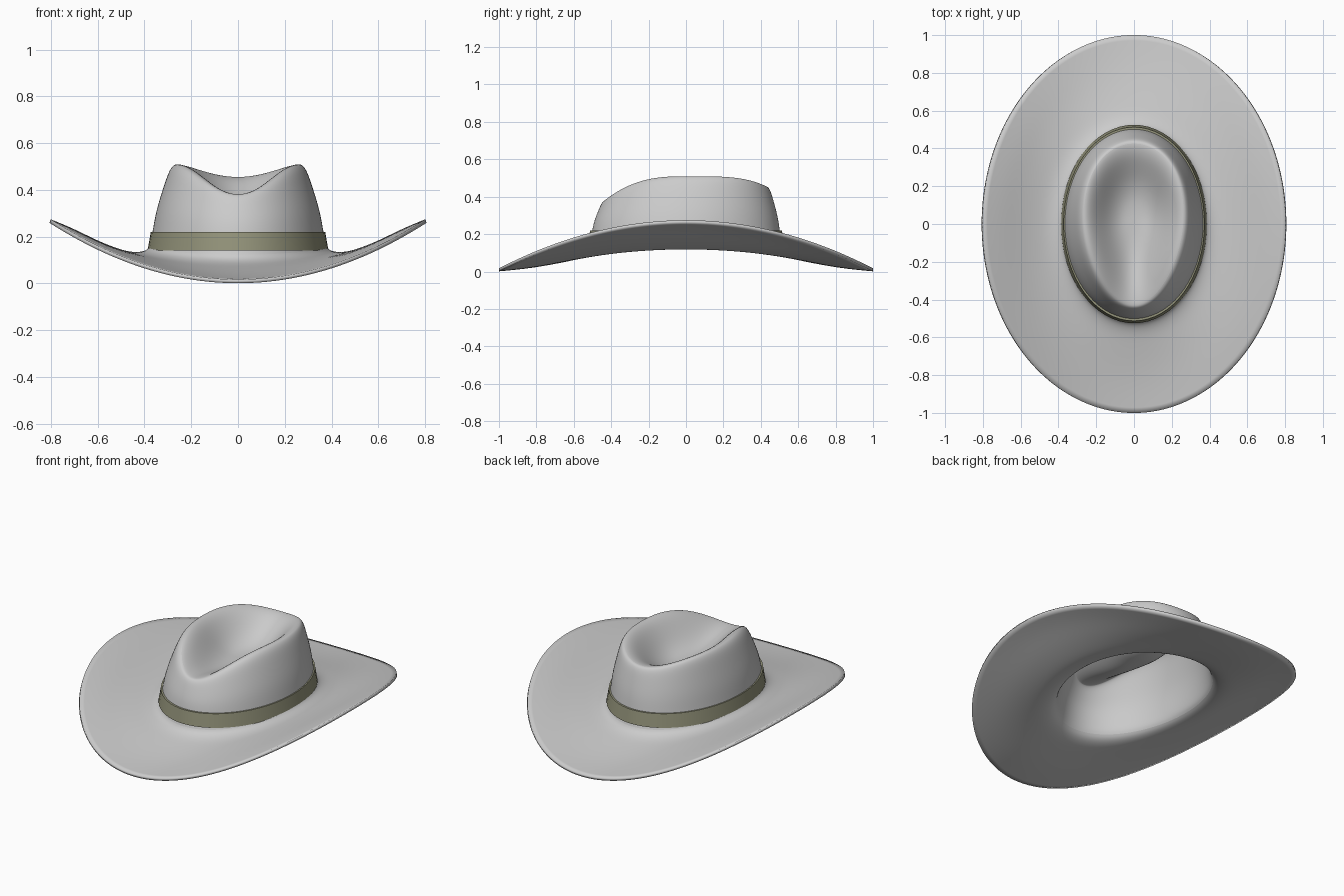
import bpy, bmesh, math

if "Cube" in bpy.data.objects:
    bpy.data.objects.remove(bpy.data.objects["Cube"])

N = 64
ANG = [2 * math.pi * i / N for i in range(N)]
THICK = 0.016


def make_object(name, rings, pole=None):
    """Skin a list of rings (inside to outside, counter-clockwise)."""
    bm = bmesh.new()
    vr = [[bm.verts.new(p) for p in ring] for ring in rings]
    for a, b in zip(vr, vr[1:]):
        for i in range(N):
            j = (i + 1) % N
            bm.faces.new((a[i], b[i], b[j], a[j]))
    if pole:
        c = bm.verts.new(pole)
        for i in range(N):
            bm.faces.new((c, vr[0][i], vr[0][(i + 1) % N]))
    for f in bm.faces:
        f.smooth = True
    me = bpy.data.meshes.new(name)
    bm.to_mesh(me)
    bm.free()
    ob = bpy.data.objects.new(name, me)
    bpy.context.collection.objects.link(ob)
    return ob


def ellipse(a, b, z_side, z_front):
    """Elliptical ring whose height blends from front/back to the sides."""
    return [(a * math.cos(t), b * math.sin(t),
             z_front + (z_side - z_front) * math.cos(t) ** 2) for t in ANG]


def ridge(t):
    """Top ridge of the crown: low pinched front, high sides, dipped back."""
    c, s = math.cos(t), math.sin(t)
    drop = 0.055 * s ** 4 if s > 0 else 0.13 * abs(s) ** 2.8
    return 0.262 * c * (1 + 0.14 * s), 0.43 * s, 0.512 - drop


def mix(p, q, fxy, fz):
    return (p[0] + (q[0] - p[0]) * fxy, p[1] + (q[1] - p[1]) * fxy,
            p[2] + (q[2] - p[2]) * fz)


rings = []
pole = (0, 0.03, 0.33)

# Crown dent, from the floor out to the ridge
for k, h in [(0.9, 0.995), (0.72, 0.95), (0.52, 0.74), (0.34, 0.42), (0.2, 0.17), (0.09, 0.04)]:
    rings.append([mix(ridge(t), pole, k, h) for t in ANG])
rings.append([ridge(t) for t in ANG])

# Crown wall, from the ridge down to the top of the band
top_band = ellipse(0.366, 0.502, 0.22, 0.22)
for f, h in [(0.965, 0.83), (0.87, 0.66), (0.62, 0.42), (0.3, 0.14), (0, 0)]:
    rings.append([mix(b, ridge(t), h, f) for b, t in zip(top_band, ANG)])

# Fillet behind the band
rings.append(ellipse(0.375, 0.51, 0.17, 0.165))
rings.append(ellipse(0.385, 0.518, 0.145, 0.118))

# Brim: fraction outward, height at the sides, height at front and back
for u, zs, zf in [(0.03, 0.135, 0.096), (0.12, 0.133, 0.08), (0.25, 0.143, 0.067),
                  (0.5, 0.182, 0.044), (0.75, 0.234, 0.027), (1, 0.275, 0.016)]:
    rings.append(ellipse(0.4 + 0.402 * u, 0.53 + 0.472 * u, zs, zf))

hat = make_object("hat_body", rings, pole)
sub = hat.modifiers.new("smooth", 'SUBSURF')
sub.levels = sub.render_levels = 2
sol = hat.modifiers.new("felt", 'SOLIDIFY')
sol.thickness = THICK
sol.offset = -1

# Hat band
band = make_object("hat_band", [
    ellipse(0.362, 0.5, 0.22, 0.22),
    ellipse(0.373, 0.513, 0.22, 0.22),
    ellipse(0.387, 0.525, 0.14, 0.14),
    ellipse(0.376, 0.512, 0.14, 0.14)])
mat = bpy.data.materials.new("band_cloth")
mat.diffuse_color = (0.3, 0.3, 0.2, 1)
mat.use_nodes = True
mat.node_tree.nodes["Principled BSDF"].inputs["Base Color"].default_value = mat.diffuse_color
band.data.materials.append(mat)

# Keep sharp edges on rim and band
for ob in (hat, band):
    bpy.ops.object.select_all(action='DESELECT')
    ob.select_set(True)
    bpy.context.view_layer.objects.active = ob
    bpy.ops.object.shade_smooth_by_angle(angle=math.radians(40))
